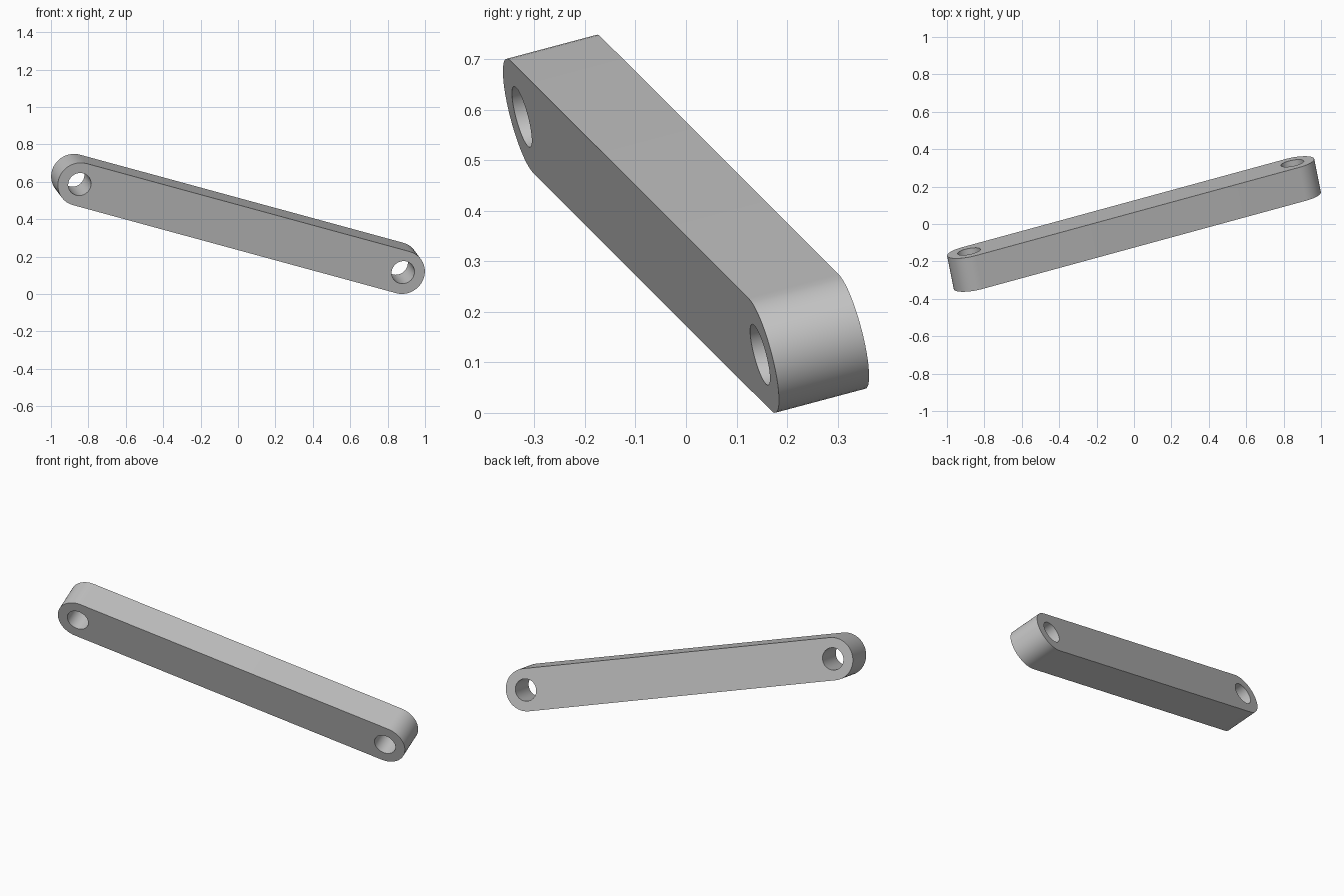
import bpy
import bmesh
from math import cos, sin, pi
from mathutils import Matrix, Vector

cube = bpy.data.objects.get("Cube")
if cube:
    bpy.data.objects.remove(cube, do_unlink=True)

SPAN = 1.853        # distance between hole centres
RADIUS = 0.119      # rounded ends
HOLE = 0.0623       # pin holes
THICK = 0.188
SEGMENTS = 48

grey = bpy.data.materials.new("light_grey")
grey.use_nodes = True
colour = (0.55, 0.55, 0.55, 1)
grey.diffuse_color = colour
grey.node_tree.nodes["Principled BSDF"].inputs["Base Color"].default_value = colour


def arc(cx, radius, start, sweep, count):
    """Points along an arc in the bar's flat plane."""
    return [Vector((cx + radius * cos(start + sweep * i / count), -THICK / 2,
                    radius * sin(start + sweep * i / count))) for i in range(count + 1)]


def add_loop(bm, points):
    verts = [bm.verts.new(p) for p in points]
    return [bm.edges.new((v, verts[i - 1])) for i, v in enumerate(verts)]


# Flat profile: rounded slot outline with a hole at each end
bm = bmesh.new()
half = SPAN / 2
edges = add_loop(bm, arc(half, RADIUS, -pi / 2, pi, SEGMENTS // 2)
                 + arc(-half, RADIUS, pi / 2, pi, SEGMENTS // 2))
for cx in (-half, half):
    edges += add_loop(bm, arc(cx, HOLE, 0, 2 * pi, SEGMENTS)[:-1])
bmesh.ops.triangle_fill(bm, edges=edges, use_beauty=True, normal=(0, -1, 0))

# Thicken the profile into a solid bar
result = bmesh.ops.extrude_face_region(bm, geom=bm.faces[:], use_keep_orig=True)
top = [g for g in result["geom"] if isinstance(g, bmesh.types.BMVert)]
bmesh.ops.translate(bm, verts=top, vec=(0, THICK, 0))
bmesh.ops.recalc_face_normals(bm, faces=bm.faces[:])

mesh = bpy.data.meshes.new("link_bar")
bm.to_mesh(mesh)
bm.free()
mesh.materials.append(grey)
bar = bpy.data.objects.new("link_bar", mesh)
bpy.context.collection.objects.link(bar)

# Tilt the bar: length, thickness and width directions
along = Vector((0.9336, 0.2546, -0.2543)).normalized()
across = Vector((-0.0357, 0.1782, 0.0475))
across = (across - along * across.dot(along)).normalized()
up = along.cross(across)
tilt = Matrix((along, across, up)).transposed().to_4x4()
bar.matrix_world = Matrix.Translation((0, 0, 0.3745)) @ tilt

# Smooth curved walls, keep the flat rims crisp
bpy.ops.object.select_all(action="DESELECT")
bar.select_set(True)
bpy.context.view_layer.objects.active = bar
bpy.ops.object.shade_smooth_by_angle(angle=pi / 6)
